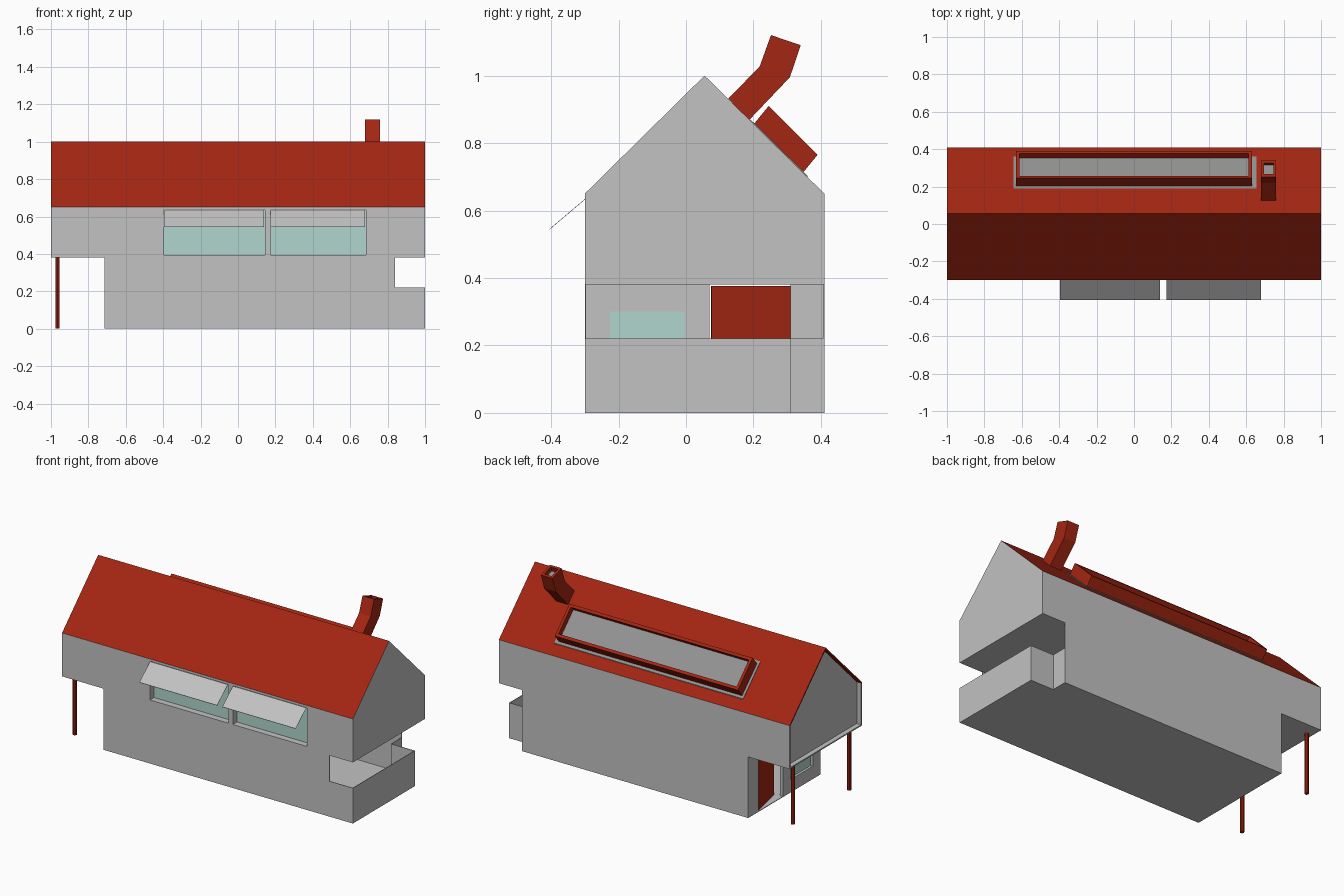
import bpy, bmesh, math
from mathutils import Vector

cube = bpy.data.objects.get("Cube")
if cube:
    bpy.data.objects.remove(cube, do_unlink=True)


def material(name, rgb):
    m = bpy.data.materials.new(name)
    m.use_nodes = True
    m.diffuse_color = (*rgb, 1)
    m.node_tree.nodes["Principled BSDF"].inputs["Base Color"].default_value = (*rgb, 1)
    return m


grey = material("wall grey", (0.54, 0.54, 0.54))
red = material("rust red", (0.37, 0.019, 0.006))
teal = material("pale teal glass", (0.43, 0.67, 0.61))
dark = material("mid grey", (0.29, 0.29, 0.29))


def finish(name, bm, *mats):
    bmesh.ops.recalc_face_normals(bm, faces=bm.faces)
    mesh = bpy.data.meshes.new(name)
    bm.to_mesh(mesh)
    bm.free()
    for m in mats:
        mesh.materials.append(m)
    ob = bpy.data.objects.new(name, mesh)
    bpy.context.collection.objects.link(ob)
    return ob


def box(name, x, y, z, mat):
    bm = bmesh.new()
    bmesh.ops.create_cube(bm, size=1)
    for v in bm.verts:
        v.co = [r[0] if c < 0 else r[1] for c, r in zip(v.co, (x, y, z))]
    return finish(name, bm, mat)


def prism(profile, x0, x1):
    """Extrude a (y, z) outline along x."""
    bm = bmesh.new()
    face = bm.faces.new([bm.verts.new((x0, y, z)) for y, z in profile])
    ext = bmesh.ops.extrude_face_region(bm, geom=[face])["geom"]
    moved = [g for g in ext if isinstance(g, bmesh.types.BMVert)]
    bmesh.ops.translate(bm, verts=moved, vec=(x1 - x0, 0, 0))
    bmesh.ops.recalc_face_normals(bm, faces=bm.faces)
    return bm


def recess(bm, direction, rim, depth):
    """Sink the face that looks most along a direction, leaving a rim."""
    d = Vector(direction).normalized()
    bm.normal_update()
    face = max(bm.faces, key=lambda f: f.normal.dot(d))
    bmesh.ops.inset_individual(bm, faces=[face], thickness=rim, use_even_offset=True)
    bmesh.ops.inset_individual(bm, faces=[face], thickness=0, depth=-depth)
    return face


FRONT, BACK, EAVE, RIDGE, CEIL, RAIL = -0.3, 0.41, 0.65, 1.0, 0.38, 0.22
MID = (FRONT + BACK) / 2
END, OPEN, SIDE = -0.715, 0.84, 0.31
T = 0.004

# Upper storey: gabled prism, red roof, sunken gable at the porch end
bm = prism([(FRONT, CEIL), (BACK, CEIL), (BACK, EAVE), (MID, RIDGE), (FRONT, EAVE)], -1, 1)
recess(bm, (-1, 0, 0), 0.008, 0.03)
for f in bm.faces:
    f.material_index = int(f.calc_center_median().z > 0.7)
upper = finish("upper_storey", bm, grey, red)

# Front windows: pockets, glass and tilted awnings
for i, (x0, x1) in enumerate([(-0.395, 0.145), (0.175, 0.685)]):
    cutter = box(f"window_cutter_{i}", (x0, x1), (FRONT - 0.1, FRONT + 0.045), (0.395, 0.635), grey)
    cutter.hide_render = True
    cutter.display_type = 'WIRE'
    cutter.hide_set(True)
    mod = upper.modifiers.new("window", 'BOOLEAN')
    mod.operation = 'DIFFERENCE'
    mod.solver = 'EXACT'
    mod.object = cutter
    box(f"front_glass_{i}", (x0, x1), (FRONT + 0.04, FRONT + 0.046), (0.395, 0.635), teal)
    bm = prism([(FRONT, 0.634), (-0.405, 0.545), (-0.405, 0.543), (FRONT, 0.632)], x0, x1 - 0.005)
    finish(f"awning_{i}", bm, grey)

# Ground floor: thin walls, open above the balcony rail
ground = {
    "floor": ((END, OPEN), (FRONT, BACK), (0, T)),
    "balcony_floor": ((OPEN, 1), (FRONT, SIDE), (0, T)),
    "front_wall": ((END, OPEN), (FRONT, FRONT + T), (0, CEIL)),
    "back_wall": ((END, OPEN), (BACK - T, BACK), (0, CEIL)),
    "balcony_front": ((OPEN, 1), (FRONT, FRONT + T), (0, RAIL)),
    "balcony_back": ((OPEN, 1), (SIDE - T, SIDE), (0, RAIL)),
    "balcony_side": ((1 - T, 1), (FRONT, SIDE), (0, RAIL)),
    "return_wall": ((OPEN - T, OPEN), (SIDE, BACK), (0, RAIL)),
}
for name, dims in ground.items():
    box(name, *dims, grey)

# Entrance wall around the doorway and side window
DOOR, WIN, SILL, HEAD = (0.07, SIDE), (-0.225, -0.005), 0.08, 0.3
wall_x = (END, END + 0.02)
for i, (y, z) in enumerate([
        ((FRONT, WIN[0]), (0, CEIL)), (WIN, (0, SILL)), (WIN, (HEAD, CEIL)),
        ((WIN[1], DOOR[0]), (0, CEIL)), ((DOOR[1], BACK), (0, CEIL))]):
    box(f"entrance_wall_{i}", wall_x, y, z, grey)
box("side_glass", (END + 0.015, END + 0.021), WIN, (SILL, HEAD), teal)

# Door standing slightly ajar
door = box("door", (-0.004, 0.004), (-0.24, 0), (T, 0.376), red)
door.location = (END + 0.01, SIDE, 0)
door.rotation_euler.z = math.radians(12)

# Porch posts
for name, y in (("front_post", -0.225), ("back_post", 0.328)):
    bm = bmesh.new()
    bmesh.ops.create_cone(bm, cap_ends=True, segments=10, radius1=0.0125, radius2=0.0125, depth=CEIL)
    bmesh.ops.translate(bm, verts=bm.verts, vec=(-0.965, y, CEIL / 2))
    finish(name, bm, red)

# Skylight box with a sunken pane, on a thin flashing plate
bm = prism([(0.2, 0.855), (0.245, 0.91), (0.39, 0.765), (0.345, 0.71)], -0.63, 0.63)
recess(bm, (0, 1, 1), 0.018, 0.035).material_index = 1
finish("skylight", bm, red, dark)
slope = (EAVE - RIDGE) / (BACK - MID)
low, high = [(y, RIDGE + slope * (y - MID)) for y in (0.36, 0.19)]
bm = prism([high, low, (low[0], low[1] + 0.004), (high[0], high[1] + 0.004)], -0.645, 0.655)
finish("skylight_flashing", bm, dark)

# Bent chimney with a hollow top
bm = prism([(0.125, 0.932), (0.187, 0.868), (0.308, 0.995), (0.34, 1.09),
            (0.252, 1.12), (0.218, 1.026)], 0.68, 0.76)
recess(bm, (0, 0.33, 1), 0.015, 0.03).material_index = 1
finish("chimney", bm, red, dark)
